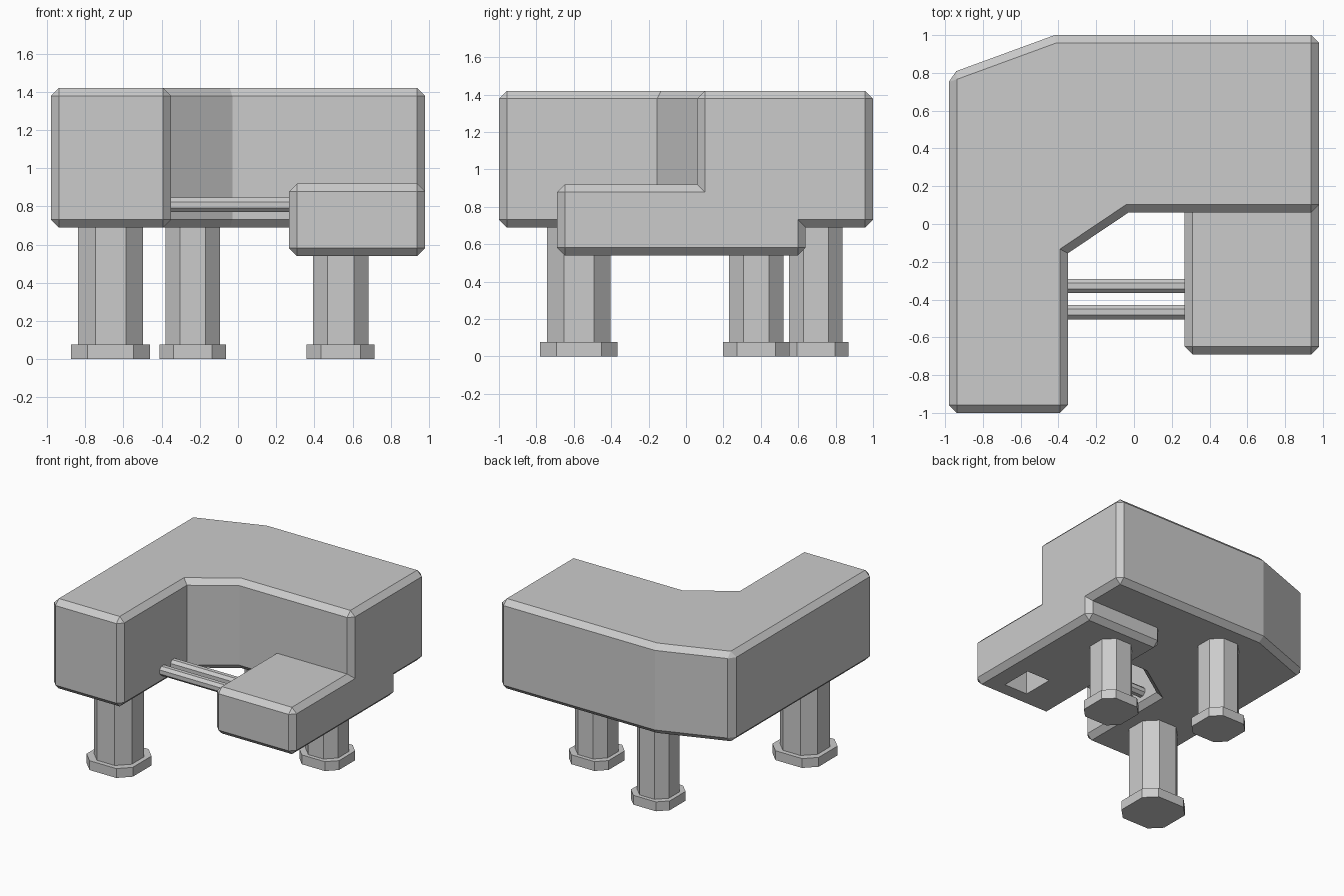
import bpy, bmesh, math
from mathutils import Matrix, Vector

if "Cube" in bpy.data.objects:
    bpy.data.objects.remove(bpy.data.objects["Cube"])


def prism(name, pts, z0, z1, bevel=0.0, matrix=None):
    """Extrude a counter-clockwise outline from z0 to z1; chamfer its sharp convex edges."""
    bm = bmesh.new()
    low = bm.faces.new([bm.verts.new((x, y, z0)) for x, y in pts])
    new = bmesh.ops.extrude_face_region(bm, geom=[low], use_keep_orig=True)["geom"]
    bmesh.ops.translate(bm, vec=(0, 0, z1 - z0),
                        verts=[g for g in new if isinstance(g, bmesh.types.BMVert)])
    bmesh.ops.recalc_face_normals(bm, faces=bm.faces)
    if bevel:
        sharp = [e for e in bm.edges if e.calc_face_angle_signed() > math.radians(30)]
        bmesh.ops.bevel(bm, geom=sharp, offset=bevel, segments=1,
                        profile=0.5, affect='EDGES', clamp_overlap=True)
    if matrix:
        bm.transform(matrix)
    me = bpy.data.meshes.new(name)
    bm.to_mesh(me)
    bm.free()
    ob = bpy.data.objects.new(name, me)
    bpy.context.collection.objects.link(ob)
    return ob


def rect(x0, x1, y0, y1):
    return [(x0, y0), (x1, y0), (x1, y1), (x0, y1)]


def octagon(cx, cy, half, flat):
    """Square of half-width `half` with cut corners; `flat` is half a main side."""
    h, f = half, flat
    return [(cx + x, cy + y) for x, y in
            [(-f, -h), (f, -h), (h, -f), (h, f), (f, h), (-f, h), (-h, f), (-h, -f)]]


# L-shaped main body
prism("main_body", [(-0.98, -1), (-0.35, -1), (-0.35, -0.155), (-0.03, 0.06),
                    (0.98, 0.06), (0.98, 1), (-0.42, 1), (-0.98, 0.795)],
      0.69, 1.42, 0.042)

# Lower block under the right arm, with a square socket in its underside
block = prism("lower_block", rect(0.267, 0.98, -0.69, 0.64), 0.54, 0.92, 0.042)
cutter = prism("socket_cutter", rect(0.59, 0.80, -0.54, -0.28), 0.40, 0.80)
cutter.hide_render = True
cutter.display_type = 'WIRE'
cut = block.modifiers.new("socket", 'BOOLEAN')
cut.object = cutter
cut.operation = 'DIFFERENCE'
cut.solver = 'EXACT'

# Legs with wider feet: centre, shaft half-width, top height
legs = {"front_left": (-0.667, -0.573, 0.17, 0.72),
        "back": (-0.237, 0.695, 0.143, 0.72),
        "right": (0.538, 0.376, 0.146, 0.57)}
for name, (x, y, half, top) in legs.items():
    foot = half * 1.22
    prism(name + "_leg", octagon(x, y, half, half * 0.47), 0.05, top)
    prism(name + "_foot", octagon(x, y, foot, foot * 0.58), 0, 0.076)

# Pair of rods bridging the gap
for name, y in (("back_rod", -0.328), ("front_rod", -0.467)):
    m = Matrix.Translation((0, y, 0.808)) @ Matrix.Rotation(math.radians(90), 4, 'Y')
    prism(name, octagon(0, 0, 0.038, 0.016), -0.38, 0.30, matrix=m)
